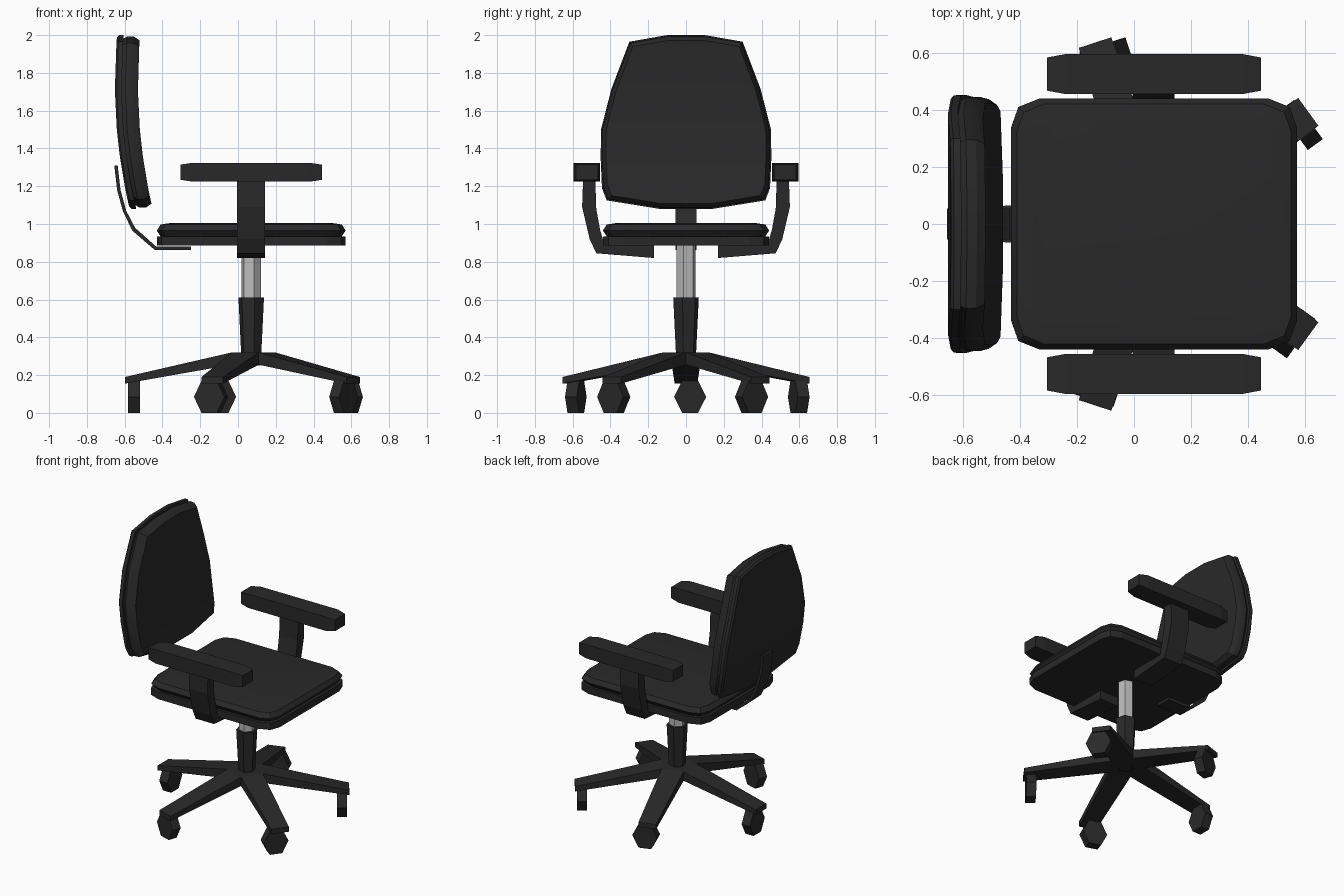
import bpy, bmesh
from math import sin, cos, pi, radians

if "Cube" in bpy.data.objects:
    bpy.data.objects.remove(bpy.data.objects["Cube"])


def material(name, v):
    m = bpy.data.materials.new(name)
    m.diffuse_color = (v, v, v, 1)
    m.use_nodes = True
    m.node_tree.nodes["Principled BSDF"].inputs["Base Color"].default_value = m.diffuse_color
    return m


DARK = material("dark_plastic", 0.022)
STEEL = material("steel", 0.5)
CX = 0.07  # x of the column axis


def build(name, verts, faces, mat=DARK, smooth=False):
    me = bpy.data.meshes.new(name)
    bm = bmesh.new()
    vs = [bm.verts.new(v) for v in verts]
    for f in faces:
        bm.faces.new([vs[i] for i in f])
    bmesh.ops.recalc_face_normals(bm, faces=bm.faces)
    bm.to_mesh(me)
    bm.free()
    me.materials.append(mat)
    ob = bpy.data.objects.new(name, me)
    bpy.context.collection.objects.link(ob)
    if smooth:
        bpy.ops.object.select_all(action='DESELECT')
        ob.select_set(True)
        bpy.context.view_layer.objects.active = ob
        bpy.ops.object.shade_smooth_by_angle(angle=radians(30))
    return ob


def loft(name, rings, mat=DARK, strip_caps=False, smooth=False):
    """Skin equal rings; caps are n-gons, or strips of quads for curved caps."""
    n = len(rings[0])
    faces = [(r * n + i, r * n + (i + 1) % n, (r + 1) * n + (i + 1) % n, (r + 1) * n + i)
             for r in range(len(rings) - 1) for i in range(n)]
    for base in (0, (len(rings) - 1) * n):
        if strip_caps:
            faces += [(base + i, base + i + 1, base + n - 2 - i, base + n - 1 - i)
                      for i in range(n // 2 - 1)]
        else:
            faces.append(tuple(range(base, base + n)))
    return build(name, [v for r in rings for v in r], faces, mat, smooth)


# Seat: shell and cushion share a rounded square outline
def seat_ring(inset, z):
    corner = [(0.5, 0.34), (0.475, 0.41), (0.40, 0.44)]
    quad = corner + [(-x, y) for x, y in reversed(corner)]
    outline = quad + [(-x, -y) for x, y in quad]
    return [(0.07 + x * (1 - inset / 0.5), y * (1 - inset / 0.44), z) for x, y in outline]


loft("seat_shell", [seat_ring(0, 0.885), seat_ring(0, 0.935)])
loft("seat_cushion", [seat_ring(0.02, 0.935), seat_ring(0, 0.965),
                      seat_ring(0.02, 0.997), seat_ring(0.07, 1.005)], smooth=True)


# Backrest: shell and cushion share an outline bent along the height
def back_ring(inset, depth):
    half = [(0.14, 1.08), (0.42, 1.125), (0.445, 1.19), (0.452, 1.35),
            (0.45, 1.5), (0.395, 1.715), (0.30, 1.965), (0.10, 2.0)]
    ring = []
    for y, z in half + [(-y, z) for y, z in reversed(half)]:
        z = 1.54 + (z - 1.54) * (1 - inset / 0.46)
        ring.append((-0.652 + 0.18 * (1.74 - z) ** 2 + depth, y * (1 - inset / 0.45), z))
    return ring


loft("backrest_shell", [back_ring(0.012, 0), back_ring(0, 0.01), back_ring(0, 0.035)],
     strip_caps=True, smooth=True)
loft("backrest_cushion", [back_ring(0.02, 0.034), back_ring(0.006, 0.055),
                          back_ring(0.008, 0.09), back_ring(0.028, 0.122)],
     strip_caps=True, smooth=True)

# Bent flat bar holding the backrest
bar = [(-0.25, 0.862), (-0.44, 0.862), (-0.56, 0.965), (-0.61, 1.07), (-0.64, 1.18), (-0.655, 1.31),
       (-0.637, 1.31), (-0.622, 1.18), (-0.592, 1.07), (-0.545, 0.98), (-0.435, 0.882), (-0.25, 0.882)]
loft("backrest_bar", [[(x, y, z) for x, z in bar] for y in (-0.055, 0.055)])

# Armrests, mirrored left and right
bracket = [(0.17, 0.82), (0.475, 0.845), (0.51, 0.92), (0.55, 1.09), (0.545, 1.23),
           (0.48, 1.23), (0.475, 1.08), (0.455, 0.97), (0.43, 0.885), (0.17, 0.885)]
for side, s in (("left", 1), ("right", -1)):
    loft(f"arm_bracket_{side}", [[(x, s * y, z) for y, z in bracket] for x in (-0.005, 0.142)])
    pad = []
    for x, hy, hz in ((-0.305, 0.058, 0.04), (-0.24, 0.07, 0.05), (0.38, 0.07, 0.05), (0.445, 0.058, 0.04)):
        pad.append([(x, s * 0.525 + a * hy, 1.274 + b * hz)
                    for a, b in ((-1, -1), (1, -1), (1, 1), (-1, 1))])
    loft(f"arm_pad_{side}", pad)


# Column: tapered sleeve and gas cylinder
def hexagon(r, z):
    return [(CX + r * cos(i * pi / 3 + radians(105)), r * sin(i * pi / 3 + radians(105)), z)
            for i in range(6)]


loft("column_sleeve", [hexagon(0.052, 0.25), hexagon(0.07, 0.61)])
loft("gas_cylinder", [hexagon(0.053, 0.58), hexagon(0.053, 0.89)], STEEL)


# Five-armed base: hub ring plus tapered legs
def polar(a, radial, tangent, z):
    return (CX + radial * cos(a) + tangent * sin(a), radial * sin(a) - tangent * cos(a), z)


angles = [radians(180 + 72 * i) for i in range(5)]
verts, faces = [], [[6 * i for i in range(5)], [6 * i + 1 for i in range(5)]]
for i, a in enumerate(angles):
    b = 6 * i
    n = 6 * ((i + 1) % 5)
    verts += [polar(a - pi / 5, 0.128, 0, 0.32), polar(a - pi / 5, 0.128, 0, 0.255),
              polar(a, 0.668, 0.06, 0.19), polar(a, 0.668, 0.06, 0.155),
              polar(a, 0.668, -0.06, 0.19), polar(a, 0.668, -0.06, 0.155)]
    faces += [(b, b + 2, b + 4, n), (b + 1, b + 3, b + 5, n + 1), (b, b + 2, b + 3, b + 1),
              (n, b + 4, b + 5, n + 1), (b + 2, b + 3, b + 5, b + 4)]
build("star_base", verts, faces)

# Hexagonal casters, axles pointing outwards
for i, a in enumerate(angles):
    loft(f"caster_{i + 1}", [[polar(a, r, 0.022 + 0.085 * cos(k * pi / 3),
                                    0.085 + 0.098 * sin(k * pi / 3)) for k in range(6)]
                             for r in (0.588, 0.653)])
